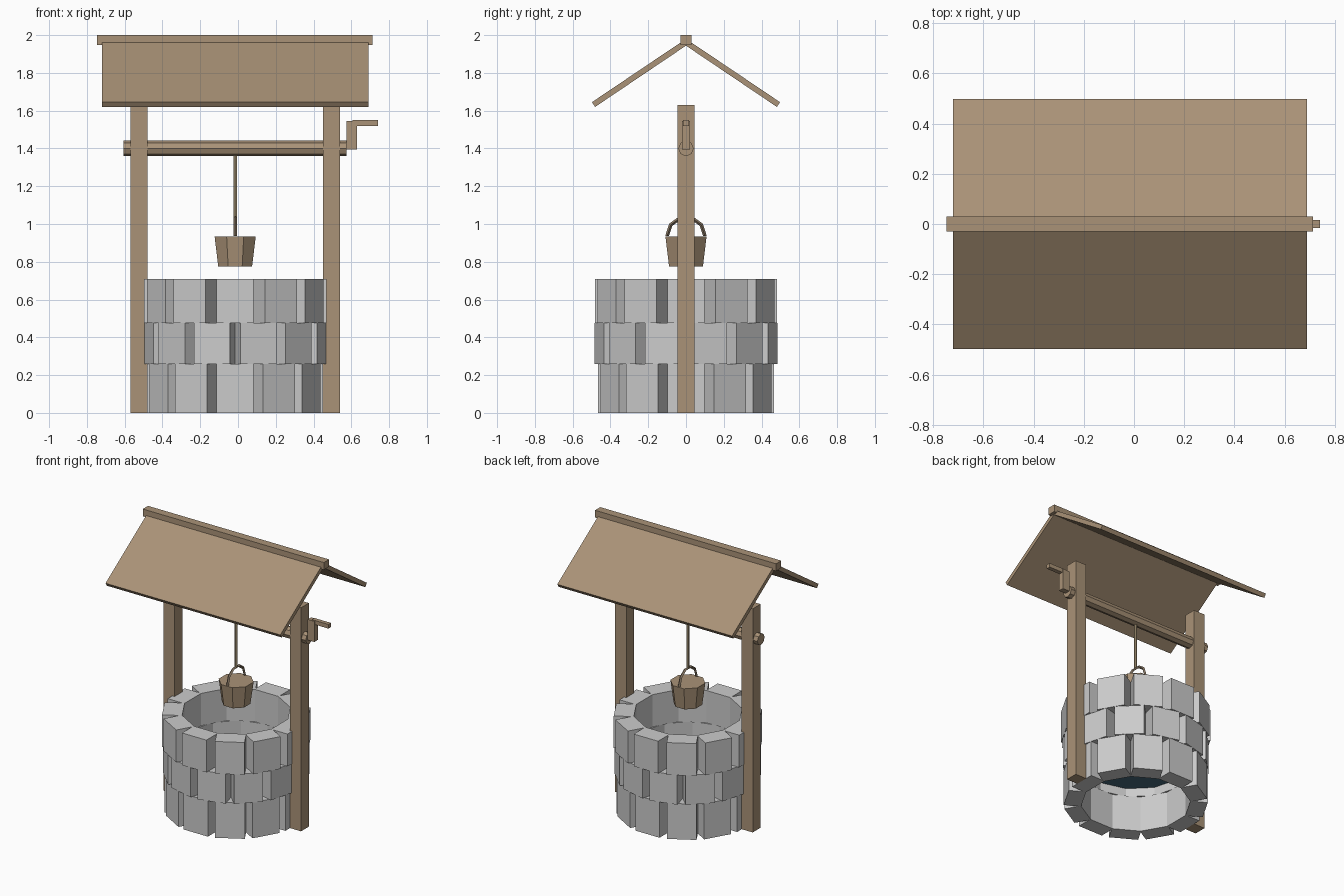
import bpy, bmesh
from math import sin, cos, tan, pi, radians
from mathutils import Matrix, Vector

if "Cube" in bpy.data.objects:
    bpy.data.objects.remove(bpy.data.objects["Cube"])

CX = -0.015  # axis of the well


def material(name, rgb):
    m = bpy.data.materials.new(name)
    m.diffuse_color = (*rgb, 1)
    m.use_nodes = True
    m.node_tree.nodes["Principled BSDF"].inputs["Base Color"].default_value = m.diffuse_color
    return m


WOOD = material("wood", (0.40, 0.29, 0.185))
ROPE = material("rope", (0.42, 0.33, 0.20))
DARK = material("dark_wood", (0.25, 0.19, 0.13))
WATER = material("water", (0.06, 0.14, 0.20))


def finish(name, bm, mat=None):
    bmesh.ops.recalc_face_normals(bm, faces=bm.faces)
    me = bpy.data.meshes.new(name)
    bm.to_mesh(me)
    bm.free()
    ob = bpy.data.objects.new(name, me)
    bpy.context.collection.objects.link(ob)
    if mat:
        me.materials.append(mat)
    return ob


def add_prism(bm, points, offset):
    """Extrude a closed polygon of 3D points along offset."""
    face = bm.faces.new([bm.verts.new(p) for p in points])
    ext = bmesh.ops.extrude_face_region(bm, geom=[face])
    verts = [g for g in ext["geom"] if isinstance(g, bmesh.types.BMVert)]
    bmesh.ops.translate(bm, verts=verts, vec=offset)


def box(name, x, y, z, mat):
    bm = bmesh.new()
    add_prism(bm, [(x[0], y[0], z[0]), (x[1], y[0], z[0]),
                   (x[1], y[1], z[0]), (x[0], y[1], z[0])], (0, 0, z[1] - z[0]))
    return finish(name, bm, mat)


def cone(name, r1, r2, depth, sides, matrix, mat):
    bm = bmesh.new()
    bmesh.ops.create_cone(bm, cap_ends=True, segments=sides, radius1=r1,
                          radius2=r2, depth=depth, matrix=matrix)
    return finish(name, bm, mat)


# Stone courses: twelve blocks each, the middle one turned half a step
def stone_course(name, z0, z1, outer, turn):
    bm = bmesh.new()
    inner, half = 0.35, 0.098
    t = tan(pi / 12)
    right = [(inner, inner * t), (half / t, half), (outer, half)]
    outline = right + [(r, -w) for r, w in reversed(right)]
    for i in range(12):
        a = i * pi / 6 + turn
        pts = [(CX + r * cos(a) - w * sin(a), r * sin(a) + w * cos(a), z0)
               for r, w in outline]
        add_prism(bm, pts, (0, 0, z1 - z0))
    finish(name, bm)


stone_course("stone_course_bottom", 0, 0.26, 0.466, 0)
stone_course("stone_course_middle", 0.26, 0.475, 0.475, pi / 12)
stone_course("stone_course_top", 0.475, 0.71, 0.483, 0)

# Water inside the shaft
cone("water", 0.36, 0.36, 0.01, 12, Matrix.Translation((CX, 0, 0.325)), WATER)

# Posts
for side, name in ((-1, "left_post"), (1, "right_post")):
    c = CX + side * 0.51
    box(name, (c - 0.045, c + 0.045), (-0.045, 0.045), (0, 1.63), WOOD)

# Roof panels and ridge beam
for s, name in ((-1, "front_roof_panel"), (1, "back_roof_panel")):
    bm = bmesh.new()
    add_prism(bm, [(-0.72, s * y, z) for y, z in
                   ((0, 1.98), (0.498, 1.645), (0.481, 1.62), (0, 1.944))],
              (1.41, 0, 0))
    finish(name, bm, WOOD)
box("ridge_beam", (-0.747, 0.713), (-0.03, 0.03), (1.947, 2.0), WOOD)

# Axle and crank
cone("axle", 0.041, 0.041, 1.18, 8,
     Matrix.Translation((CX, 0, 1.4)) @ Matrix.Rotation(radians(90), 4, 'Y'), WOOD)
box("crank_arm", (0.575, 0.63), (-0.02, 0.02), (1.395, 1.545), WOOD)
box("crank_handle", (0.606, 0.74), (-0.015, 0.015), (1.52, 1.55), WOOD)

# Rope and bucket
cone("rope", 0.01, 0.01, 0.34, 6, Matrix.Translation((CX, 0, 1.2)), ROPE)
cone("bucket", 0.097, 0.118, 0.16, 8,
     Matrix.Translation((CX, 0, 0.855)) @ Matrix.Rotation(pi / 8, 4, 'Z'), WOOD)

# Bucket handle: five-segment half ring with a square section
bm = bmesh.new()
rings = []
for i in range(6):
    a = i * pi / 5
    rings.append([bm.verts.new((CX + dx, (0.1 + dr) * cos(a), 0.937 + (0.1 + dr) * sin(a)))
                  for dx, dr in ((0.01, 0), (0, 0.01), (-0.01, 0), (0, -0.01))])
for a, b in zip(rings, rings[1:]):
    for k in range(4):
        n = (k + 1) % 4
        bm.faces.new((a[k], a[n], b[n], b[k]))
bm.faces.new(rings[0])
bm.faces.new(rings[-1])
finish("bucket_handle", bm, DARK)
